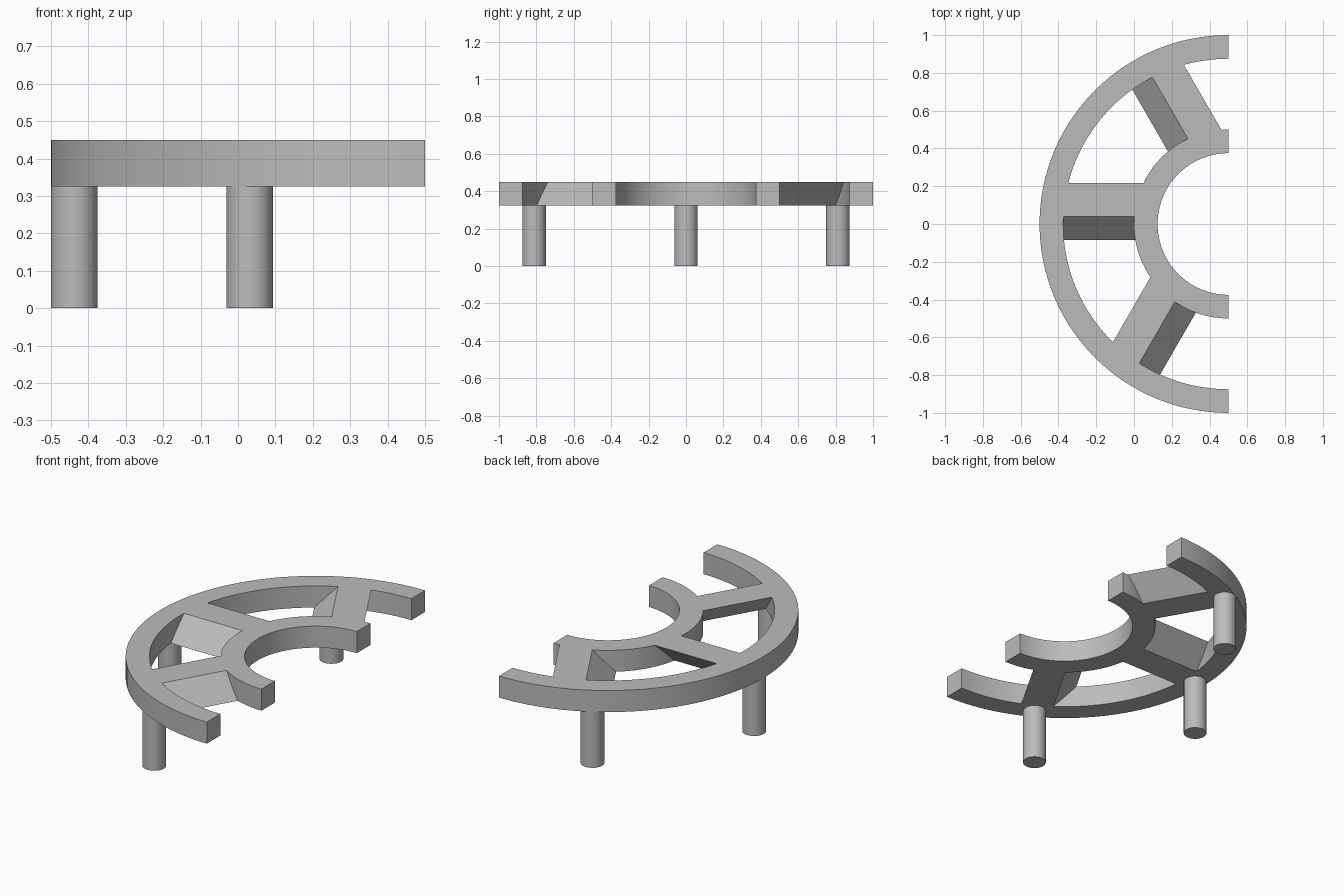
import bpy, bmesh, math
from mathutils import Matrix

cube = bpy.data.objects.get("Cube")
if cube:
    bpy.data.objects.remove(cube, do_unlink=True)

BOTTOM, TOP = 0.325, 0.45
CENTRE = Matrix.Translation((0.5, 0, 0))

grey = bpy.data.materials.new("plain grey")
grey.use_nodes = True
colour = (0.5, 0.5, 0.5, 1)
grey.diffuse_color = colour
grey.node_tree.nodes["Principled BSDF"].inputs["Base Color"].default_value = colour


def prism(name, outline, offset, matrix):
    """Sweep a closed outline of points along an offset."""
    bm = bmesh.new()
    face = bm.faces.new([bm.verts.new(p) for p in outline])
    swept = bmesh.ops.extrude_face_region(bm, geom=[face])["geom"]
    moved = [v for v in swept if isinstance(v, bmesh.types.BMVert)]
    bmesh.ops.translate(bm, verts=moved, vec=offset)
    bmesh.ops.recalc_face_normals(bm, faces=bm.faces)
    mesh = bpy.data.meshes.new(name)
    bm.to_mesh(mesh)
    bm.free()
    mesh.materials.append(grey)
    obj = bpy.data.objects.new(name, mesh)
    obj.matrix_world = matrix
    bpy.context.collection.objects.link(obj)
    return obj


def arc(radius, start, end, steps, z):
    angles = [start + (end - start) * i / steps for i in range(steps + 1)]
    return [(radius * math.cos(a), radius * math.sin(a), z) for a in angles]


def half_ring(name, inner, outer):
    a, b = math.pi / 2, math.pi * 1.5
    outline = arc(outer, a, b, 64, BOTTOM) + arc(inner, b, a, 64, BOTTOM)
    return prism(name, outline, (0, 0, TOP - BOTTOM), CENTRE)


# Two concentric half rings
frame = half_ring("ring_frame", 0.875, 1.0)
parts = [half_ring("inner_ring", 0.375, 0.5)]

# Slanted spokes and round legs, three of each
legs = []
for label, degrees in (("front", 60), ("middle", 0), ("back", -60)):
    turn = CENTRE @ Matrix.Rotation(math.radians(degrees), 4, "Z")
    section = [(-0.41, y, z) for y, z in
               ((-0.085, BOTTOM), (0.092, BOTTOM), (0.217, TOP), (0.04, TOP))]
    parts.append(prism(label + "_spoke", section, (-0.52, 0, 0), turn))
    circle = arc(0.0625, 0, math.tau, 48, 0)[:-1]
    legs.append(prism(label + "_leg", circle, (0, 0, BOTTOM),
                      turn @ Matrix.Translation((-0.9375, 0, 0))))

# Fuse rings and spokes into one frame
for part in parts:
    union = frame.modifiers.new("join " + part.name, "BOOLEAN")
    union.operation = "UNION"
    union.solver = "EXACT"
    union.object = part
bpy.context.view_layer.update()
fused = bpy.data.meshes.new_from_object(
    frame.evaluated_get(bpy.context.evaluated_depsgraph_get()))
frame.modifiers.clear()
frame.data = fused
for part in parts:
    bpy.data.objects.remove(part, do_unlink=True)

# Smooth the curved walls, keep the edges sharp
bpy.ops.object.select_all(action="DESELECT")
for obj in [frame] + legs:
    obj.select_set(True)
bpy.context.view_layer.objects.active = frame
bpy.ops.object.shade_smooth_by_angle(angle=math.radians(25))
